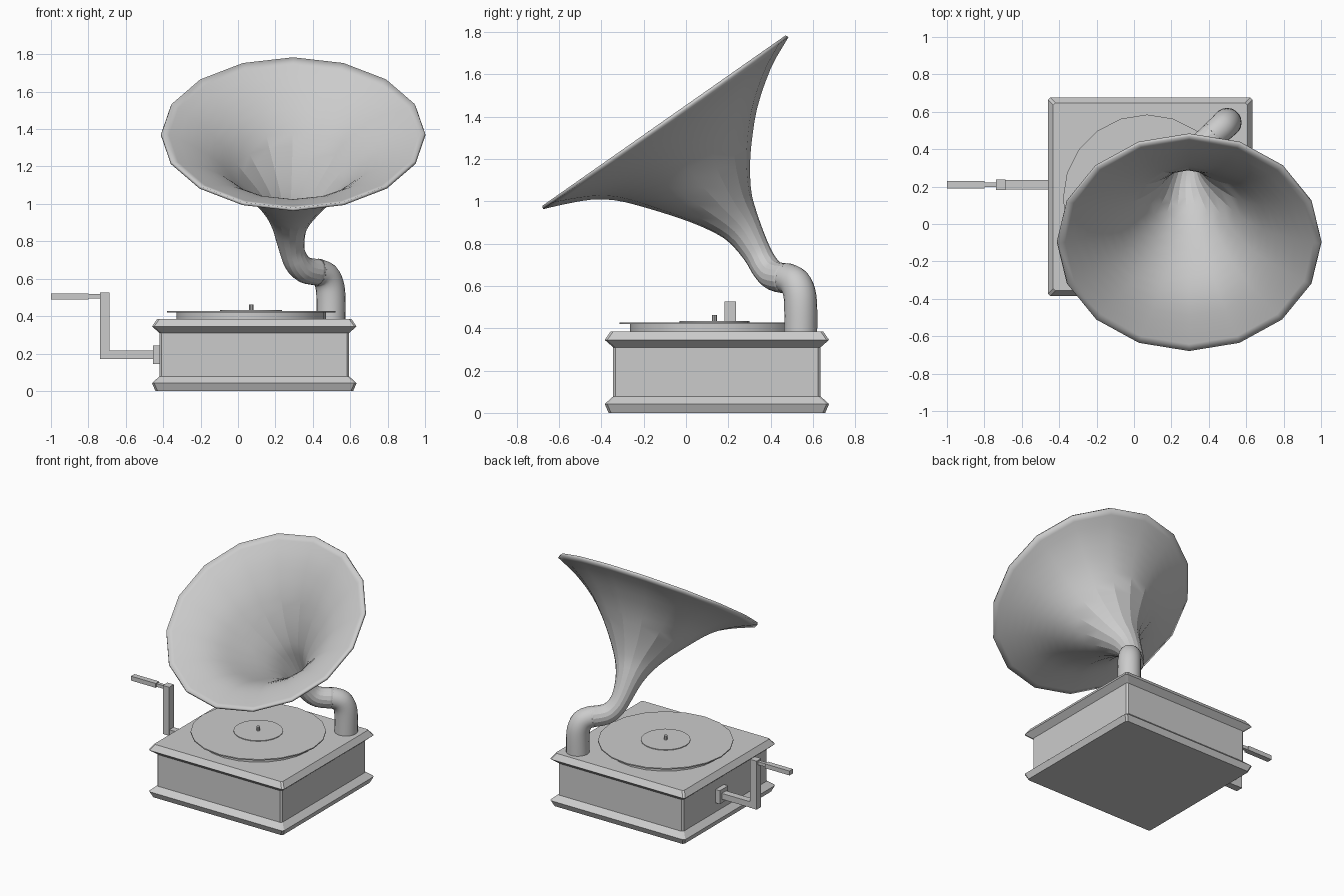
import bpy, bmesh, math
from mathutils import Vector

if "Cube" in bpy.data.objects:
    bpy.data.objects.remove(bpy.data.objects["Cube"])


def finish(name, bm, smooth=None):
    bmesh.ops.recalc_face_normals(bm, faces=bm.faces)
    me = bpy.data.meshes.new(name)
    bm.to_mesh(me)
    bm.free()
    ob = bpy.data.objects.new(name, me)
    bpy.context.collection.objects.link(ob)
    if smooth:
        bpy.ops.object.select_all(action='DESELECT')
        ob.select_set(True)
        bpy.context.view_layer.objects.active = ob
        bpy.ops.object.shade_smooth_by_angle(angle=math.radians(smooth))
    return ob


def loft(name, rings, caps=True, smooth=None):
    bm = bmesh.new()
    loops = [[bm.verts.new(p) for p in r] for r in rings]
    n = len(loops[0])
    for a, b in zip(loops, loops[1:]):
        for i in range(n):
            j = (i + 1) % n
            bm.faces.new((a[i], a[j], b[j], b[i]))
    if caps:
        bm.faces.new(loops[0])
        bm.faces.new(loops[-1])
    return finish(name, bm, smooth)


def box(name, lo, hi):
    ring = lambda x: [(x, y, z) for y, z in
                      ((lo[1], lo[2]), (hi[1], lo[2]), (hi[1], hi[2]), (lo[1], hi[2]))]
    return loft(name, [ring(lo[0]), ring(hi[0])])


def disc(name, c, r, z0, z1, sides):
    ring = lambda z: [(c[0] + r * math.cos(2 * math.pi * i / sides),
                       c[1] + r * math.sin(2 * math.pi * i / sides), z) for i in range(sides)]
    return loft(name, [ring(z0), ring(z1)], smooth=30)


def spline(keys, steps):
    # Catmull-Rom through tuples of numbers
    out = []
    for i in range(len(keys) - 1):
        p = [keys[max(0, min(len(keys) - 1, i + k))] for k in (-1, 0, 1, 2)]
        for s in range(steps):
            t = s / steps
            out.append([0.5 * (2 * b + (c - a) * t + (2 * a - 5 * b + 4 * c - d) * t * t
                               + (3 * b - a - 3 * c + d) * t ** 3)
                        for a, b, c, d in zip(*p)])
    return out + [list(keys[-1])]


def tube_rings(stations, sides, u):
    # station: x, y, z, radius, normal xyz; frame is carried along without twist
    rings, prev = [], None
    u = Vector(u)
    for s in stations:
        c, r, n = Vector(s[:3]), s[3], Vector(s[4:7]).normalized()
        if prev:
            u = prev.rotation_difference(n) @ u
        u = (u - n * u.dot(n)).normalized()
        v = n.cross(u)
        prev = n
        rings.append([c + r * (u * math.cos(a) + v * math.sin(a))
                      for a in (2 * math.pi * i / sides for i in range(sides))])
    return rings


# Case with flared mouldings at top and bottom
def case_ring(z, off, k=0.012):
    cx, cy, hx, hy = 0.087, 0.146, 0.507 + off, 0.49 + off
    pts = [(hx, hy - k), (hx - k, hy), (-hx + k, hy), (-hx, hy - k),
           (-hx, -hy + k), (-hx + k, -hy), (hx - k, -hy), (hx, -hy + k)]
    return [(cx + x, cy + y, z) for x, y in pts]


loft("case", [case_ring(z, o) for z, o in
              ((0, 0.022), (0.042, 0.04), (0.078, 0), (0.31, 0), (0.345, 0.04), (0.385, 0.012))])

# Turntable
hub = (0.07, 0.135)
disc("platter", hub, 0.40, 0.383, 0.42, 24)
disc("record", hub, 0.45, 0.42, 0.428, 20)
disc("record_label", hub, 0.165, 0.427, 0.433, 20)
disc("spindle", hub, 0.012, 0.43, 0.462, 10)

# Crank
cy = 0.21
box("crank_mount", (-0.455, cy - 0.048, 0.145), (-0.415, cy + 0.048, 0.243))
box("crank_shaft", (-0.72, cy - 0.025, 0.172), (-0.45, cy + 0.025, 0.215))
box("crank_arm", (-0.738, cy - 0.027, 0.172), (-0.686, cy + 0.027, 0.527))
box("crank_pin", (-0.81, cy - 0.012, 0.495), (-0.73, cy + 0.012, 0.518))
box("crank_handle", (-1.0, cy - 0.02, 0.49), (-0.80, cy + 0.02, 0.522))

# Elbow pipe
elbow = [(0.497, 0.542, 0.383, 0.078, 0, 0, 1),
         (0.497, 0.542, 0.50, 0.078, 0, 0, 1),
         (0.489, 0.535, 0.57, 0.077, -0.25, -0.2, 0.93),
         (0.466, 0.513, 0.617, 0.075, -0.55, -0.45, 0.65),
         (0.422, 0.475, 0.636, 0.072, -0.76, -0.62, 0.12)]
loft("elbow_pipe", tube_rings(spline(elbow, 3), 20, (1, 0, 0)), smooth=40)

# Sixteen-panel horn, listed from the rim down to the throat
horn = [(0.295, -0.10, 1.375, 0.705, 0, -0.574, 0.819),
        (0.295, -0.072, 1.315, 0.56, 0, -0.56, 0.83),
        (0.293, -0.03, 1.23, 0.417, 0, -0.51, 0.86),
        (0.290, 0.04, 1.117, 0.29, 0, -0.45, 0.89),
        (0.284, 0.16, 0.986, 0.158, 0.03, -0.48, 0.87),
        (0.275, 0.256, 0.885, 0.09, 0.05, -0.58, 0.81),
        (0.285, 0.328, 0.77, 0.062, -0.12, -0.6, 0.8),
        (0.310, 0.37, 0.695, 0.06, -0.45, -0.6, 0.6),
        (0.355, 0.415, 0.648, 0.062, -0.7, -0.64, 0.3),
        (0.430, 0.482, 0.634, 0.064, -0.76, -0.62, 0.12)]
bell = loft("horn", tube_rings(spline(horn, 3), 16, (1, 0, 0)), caps=False, smooth=18)
mod = bell.modifiers.new("thickness", 'SOLIDIFY')
mod.thickness = 0.016
mod.offset = 0
